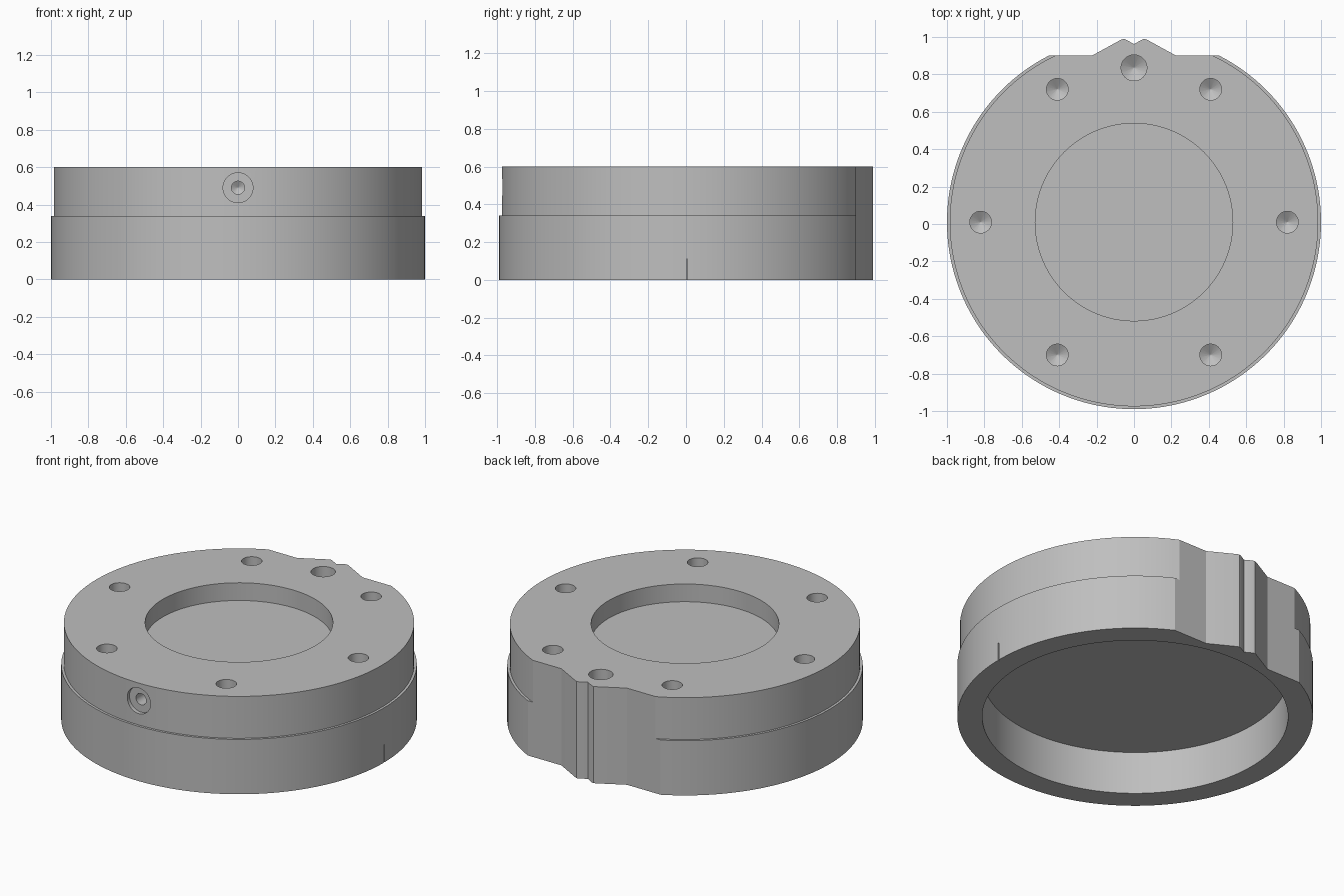
import bpy, bmesh, math
from mathutils import Matrix, Vector

cube = bpy.data.objects.get("Cube")
if cube:
    bpy.data.objects.remove(cube, do_unlink=True)

CY = 0.01            # centre of the round body along y
FLAT = 0.90          # y of the flat at the back
TOP, LEDGE = 0.60, 0.34
R_LOW, R_HIGH = 1.0, 0.985

grey = bpy.data.materials.new("machined_grey")
grey.diffuse_color = (0.52, 0.52, 0.52, 1)
grey.use_nodes = True
grey.node_tree.nodes["Principled BSDF"].inputs["Base Color"].default_value = (0.52, 0.52, 0.52, 1)


def make_object(name, bm):
    bmesh.ops.recalc_face_normals(bm, faces=bm.faces)
    mesh = bpy.data.meshes.new(name)
    bm.to_mesh(mesh)
    bm.free()
    mesh.materials.append(grey)
    obj = bpy.data.objects.new(name, mesh)
    bpy.context.collection.objects.link(obj)
    return obj


def outline(radius, segments=140):
    """Round body cut by the back flat, with the notched key bump on it."""
    start = math.asin((FLAT - CY) / radius)
    sweep = math.pi + 2 * start
    arc = []
    for i in range(segments + 1):
        a = start - sweep * i / segments
        arc.append((radius * math.cos(a), CY + radius * math.sin(a)))
    inner = math.sqrt(R_HIGH ** 2 - (FLAT - CY) ** 2)
    half = [(inner, FLAT), (0.225, FLAT), (0.07, 0.985), (0.057, 0.99), (0.045, 0.987)]
    left = [(-x, y) for x, y in half]
    return arc + left + [(0, 0.962)] + half[::-1]


def stack_rings(bm, rings):
    loops = [[bm.verts.new(p) for p in ring] for ring in rings]
    n = len(loops[0])
    for a, b in zip(loops, loops[1:]):
        for i in range(n):
            j = (i + 1) % n
            bm.faces.new((a[i], a[j], b[j], b[i]))
    bm.faces.new(loops[0])
    bm.faces.new(loops[-1])
    bmesh.ops.remove_doubles(bm, verts=bm.verts, dist=0.0005)


# Stepped body
bm = bmesh.new()
steps = [(R_LOW, 0), (R_LOW, LEDGE), (R_HIGH, LEDGE), (R_HIGH, TOP)]
stack_rings(bm, [[(x, y, z) for x, y in outline(r)] for r, z in steps])
body = make_object("housing_body", bm)


def turned_cutter(name, profile, place, segments):
    """Cutter turned about its axis; profile is (radius, depth below the surface)."""
    bm = bmesh.new()
    rings = []
    for r, depth in profile:
        turn = [2 * math.pi * i / segments for i in range(segments)]
        rings.append([place @ Vector((r * math.cos(a), r * math.sin(a), -depth)) for a in turn])
    stack_rings(bm, rings)
    return make_object(name, bm)


def drill_profile(r, depth):
    return [(r, -0.05), (r, depth), (0.002, depth + 0.6 * r)]


cutters = []

# Shallow recess in the top, wide recess underneath
top_place = Matrix.Translation((0, CY, TOP))
cutters.append(turned_cutter("top_recess", [(0.528, -0.05), (0.528, 0.11)], top_place, 96))
under_place = Matrix.Translation((0, CY, 0)) @ Matrix.Rotation(math.pi, 4, "X")
cutters.append(turned_cutter("under_recess", [(0.86, -0.05), (0.86, 0.265)], under_place, 128))

# Six bolt holes and the larger locating hole
for i in range(6):
    a = math.radians(60 * i)
    place = Matrix.Translation((0.82 * math.cos(a), CY + 0.82 * math.sin(a), TOP))
    cutters.append(turned_cutter("bolt_hole", drill_profile(0.058, 0.2), place, 32))
place = Matrix.Translation((0, 0.835, TOP))
cutters.append(turned_cutter("locating_hole", drill_profile(0.069, 0.2), place, 32))

# Counterbored hole in the front wall
place = Matrix.Translation((0, CY - R_HIGH, 0.49)) @ Matrix.Rotation(math.pi / 2, 4, "X")
profile = [(0.08, -0.05), (0.08, 0.025), (0.035, 0.025), (0.035, 0.15), (0.002, 0.17)]
cutters.append(turned_cutter("front_hole", profile, place, 40))

# Thin witness slit on the side
bm = bmesh.new()
bmesh.ops.create_cube(bm, size=1, matrix=Matrix.Translation((1.0, 0.005, 0.05))
                      @ Matrix.Diagonal((0.02, 0.007, 0.12, 1)))
cutters.append(make_object("side_slit", bm))

# Cut everything out of the body
bpy.ops.object.select_all(action="DESELECT")
bpy.context.view_layer.objects.active = body
body.select_set(True)
for cutter in cutters:
    mod = body.modifiers.new(cutter.name, "BOOLEAN")
    mod.operation = "DIFFERENCE"
    mod.solver = "EXACT"
    mod.object = cutter
    bpy.ops.object.modifier_apply(modifier=mod.name)
    bpy.data.objects.remove(cutter, do_unlink=True)

bpy.ops.object.shade_smooth_by_angle(angle=math.radians(25))
